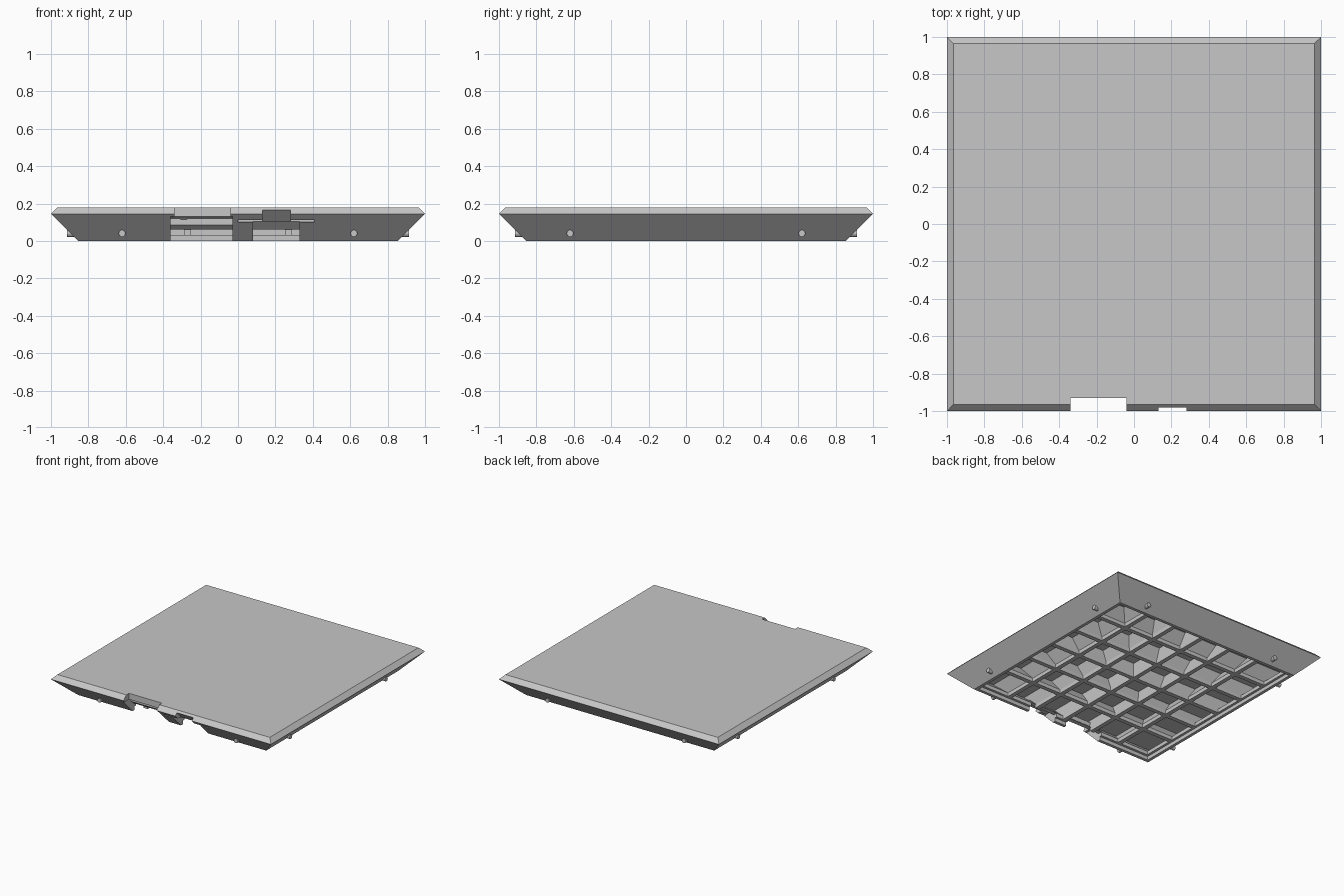
import bpy, bmesh, math
from mathutils import Matrix, Vector

cube = bpy.data.objects.get("Cube")
if cube:
    bpy.data.objects.remove(cube)

COLOUR = (0.57, 0.57, 0.57, 1)
grey = bpy.data.materials.new("light grey plastic")
grey.use_nodes = True
grey.diffuse_color = COLOUR
grey.node_tree.nodes["Principled BSDF"].inputs["Base Color"].default_value = COLOUR


def finish(bm, name):
    bmesh.ops.recalc_face_normals(bm, faces=bm.faces)
    mesh = bpy.data.meshes.new(name)
    bm.to_mesh(mesh)
    bm.free()
    mesh.materials.append(grey)
    obj = bpy.data.objects.new(name, mesh)
    bpy.context.collection.objects.link(obj)
    return obj


def loft(bm, rings):
    """Closed solid through a list of equally long point rings."""
    loops = [[bm.verts.new(p) for p in ring] for ring in rings]
    n = len(loops[0])
    for a, b in zip(loops, loops[1:]):
        for i in range(n):
            j = (i + 1) % n
            bm.faces.new((a[i], a[j], b[j], b[i]))
    bm.faces.new(loops[0][::-1])
    bm.faces.new(loops[-1])


def rect(x0, x1, y0, y1, z):
    return [(x0, y0, z), (x1, y0, z), (x1, y1, z), (x0, y1, z)]


def extrude_x(name, x0, x1, outline):
    """Solid from a (y, z) outline spanning x0 to x1."""
    bm = bmesh.new()
    loft(bm, [[(x, y, z) for y, z in outline] for x in (x0, x1)])
    return finish(bm, name)


def cut(target, cutter):
    cutter.hide_render = True
    cutter.hide_set(True)
    mod = target.modifiers.new(cutter.name, 'BOOLEAN')
    mod.operation = 'DIFFERENCE'
    mod.solver = 'EXACT'
    mod.object = cutter


# Flared shell: ceiling, inner slope, upright inner wall, lip, outer slope, top bevel
INNER, CEIL = 0.81, 0.91
LIP_Z, FAN_Z, CEIL_Z = 0.03, 0.06, 0.15
bm = bmesh.new()
profile = [(CEIL, CEIL_Z), (INNER, FAN_Z), (INNER, LIP_Z), (0.83, LIP_Z),
           (0.83, 0), (0.855, 0), (1, 0.145), (0.965, 0.18)]
loft(bm, [rect(-h, h, -h, h, z) for h, z in profile])
shell = finish(bm, "tile_shell")

# Rib grid: upright feet, then fanning outward to the ceiling
CELLS, T = 6, 0.018
for name, swap in (("ribs_along_y", False), ("ribs_along_x", True)):
    bm = bmesh.new()
    for k in range(1, CELLS):
        p = INNER * (2 * k / CELLS - 1)
        rings = []
        for scale, z in ((1, LIP_Z), (1, FAN_Z), (CEIL / INNER, CEIL_Z + 0.005)):
            c, e = p * scale, INNER * scale + 0.005
            r = rect(c - T, c + T, -e, e, z)
            rings.append([(y, x, w) for x, y, w in r] if swap else r)
        loft(bm, rings)
    finish(bm, name)

# Connector recesses: open through the wall low down, stepped back wall above
wide_back = [(-0.84, FAN_Z), (-0.87, 0.085), (-0.87, 0.12), (-0.925, 0.13)]
small_back = [(-0.84, FAN_Z), (-0.885, 0.105)]
for name, x0, x1, back in (("wide", -0.36, -0.03, wide_back),
                           ("small", 0.08, 0.33, small_back)):
    top = back[-1][1]
    opening = [(-1.1, top), (-1.1, -0.05), (-0.79, -0.05), (-0.79, FAN_Z)]
    cut(shell, extrude_x(name + "_recess_cutter", x0, x1, back + opening))
    front = [(y - 0.002, z) for y, z in back]
    rear = [(y + 0.035, z) for y, z in reversed(back)]
    extrude_x(name + "_recess_back", x0, x1, front + rear)

# Openings through the rim above the recesses
cut(shell, extrude_x("wide_rim_cutter", -0.34, -0.04,
                     [(-1.1, 0.1), (-0.93, 0.1), (-0.93, 0.25), (-1.1, 0.25)]))
cut(shell, extrude_x("small_rim_cutter", 0.13, 0.28,
                     [(-1.1, 0.09), (-0.92, 0.09), (-0.92, 0.105),
                      (-0.98, 0.165), (-0.98, 0.25), (-1.1, 0.25)]))
cut(shell, extrude_x("thin_slot_cutter", 0, 0.41,
                     [(-1.1, 0.102), (-0.935, 0.102), (-0.935, 0.113), (-1.1, 0.113)]))

# Short round pegs, two on every side, nearly flush with the slope
bm = bmesh.new()
for side in range(4):
    for x in (-0.62, 0.62):
        m = (Matrix.Rotation(side * math.pi / 2, 4, 'Z')
             @ Matrix.Translation(Vector((x, -0.89, 0.04)))
             @ Matrix.Rotation(math.pi / 2, 4, 'X'))
        bmesh.ops.create_cone(bm, cap_ends=True, segments=16, radius1=0.018,
                              radius2=0.018, depth=0.05, matrix=m)
finish(bm, "side_pegs")
